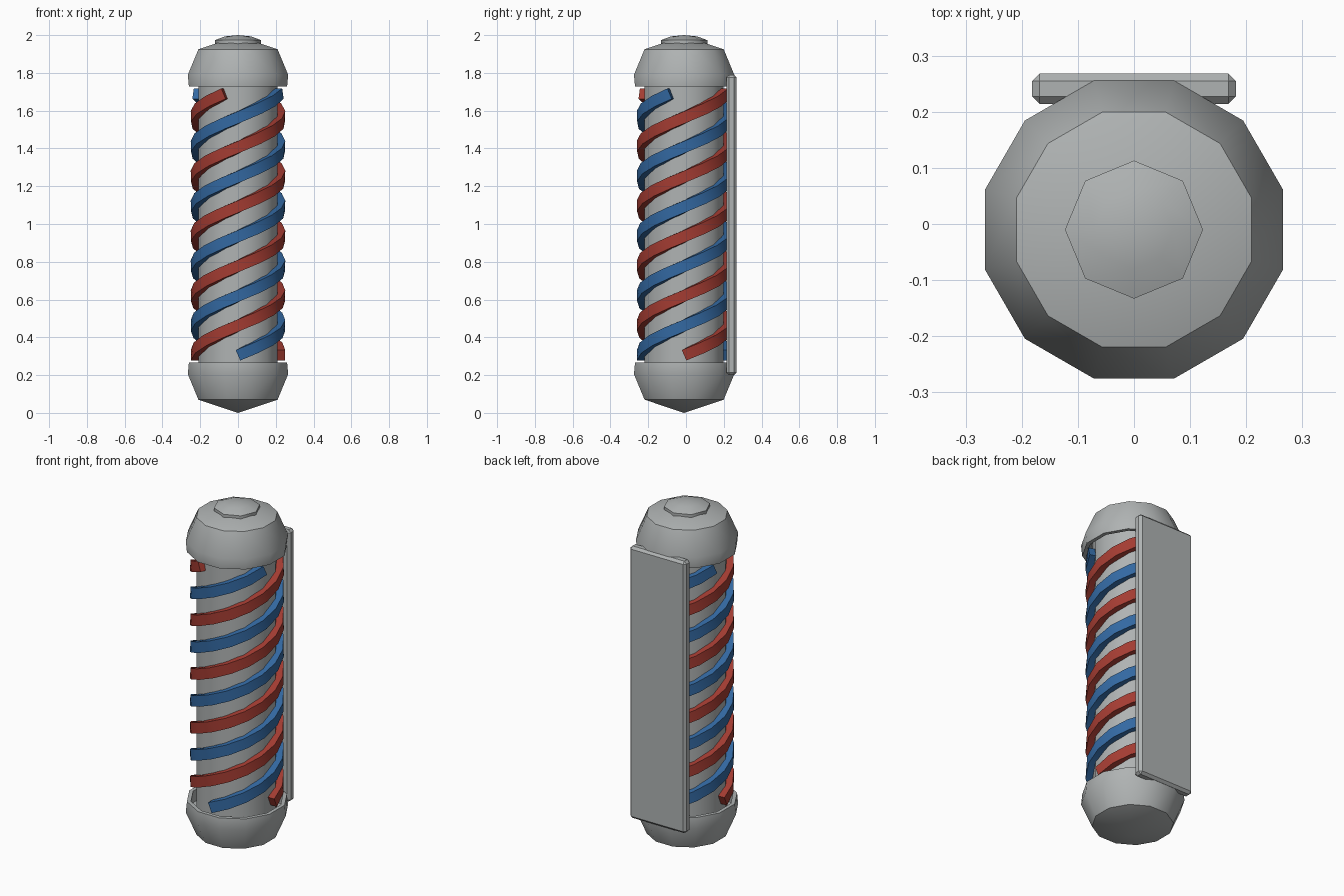
import bpy
import bmesh
from math import radians, sin, cos, pi
from mathutils import Vector

if "Cube" in bpy.data.objects:
    bpy.data.objects.remove(bpy.data.objects["Cube"], do_unlink=True)

AXIS_Y = -0.01


def material(name, rgb):
    m = bpy.data.materials.new(name)
    m.use_nodes = True
    m.diffuse_color = (*rgb, 1)
    m.node_tree.nodes["Principled BSDF"].inputs["Base Color"].default_value = (*rgb, 1)
    return m


GREY = material("grey metal", (0.43, 0.45, 0.45))
RED = material("stripe red", (0.37, 0.045, 0.032))
BLUE = material("stripe blue", (0.033, 0.14, 0.36))


def finish(bm, name, mat, angle=40):
    bmesh.ops.recalc_face_normals(bm, faces=bm.faces)
    mesh = bpy.data.meshes.new(name)
    bm.to_mesh(mesh)
    bm.free()
    mesh.materials.append(mat)
    ob = bpy.data.objects.new(name, mesh)
    bpy.context.collection.objects.link(ob)
    bpy.ops.object.select_all(action='DESELECT')
    ob.select_set(True)
    bpy.context.view_layer.objects.active = ob
    bpy.ops.object.shade_smooth_by_angle(angle=radians(angle))
    return ob


def bridge(bm, a, b):
    n = len(a)
    for i in range(n):
        j = (i + 1) % n
        bm.faces.new((a[i], a[j], b[j], b[i]))


def lathe(name, profile, sides, phase, angle=40):
    """Turn (radius, height) points about the pole axis, with a pole at each end."""
    bm = bmesh.new()
    rings = []
    for r, z in profile[1:-1]:
        turns = [radians(phase) + 2 * pi * i / sides for i in range(sides)]
        rings.append([bm.verts.new((r * cos(t), AXIS_Y + r * sin(t), z)) for t in turns])
    for a, b in zip(rings, rings[1:]):
        bridge(bm, a, b)
    for tip, ring in ((profile[0], rings[0]), (profile[-1], rings[-1])):
        v = bm.verts.new((0, AXIS_Y, tip[1]))
        for i in range(sides):
            bm.faces.new((v, ring[i], ring[(i + 1) % sides]))
    return finish(bm, name, GREY, angle)


def stripe(name, start, mat, turns=2.2, z0=0.305, z1=1.69, per_turn=16):
    """Square bar wound around the column, starting at an angle in degrees."""
    bm = bmesh.new()
    steps = round(turns * per_turn)
    slope = (z1 - z0) / (turns * 2 * pi)
    rings = []
    for i in range(steps + 1):
        f = i / steps
        t = radians(start) + f * turns * 2 * pi
        out = Vector((cos(t), sin(t), 0))
        along = Vector((-sin(t) * 0.23, cos(t) * 0.23, slope)).normalized()
        up = out.cross(along)
        mid = Vector((0, AXIS_Y, z0 + f * (z1 - z0)))
        rings.append([bm.verts.new(mid + out * r + up * h)
                      for r, h in ((0.2, -0.03), (0.25, -0.03), (0.25, 0.03), (0.2, 0.03))])
    for a, b in zip(rings, rings[1:]):
        bridge(bm, a, b)
    bm.faces.new(rings[0])
    bm.faces.new(rings[-1])
    return finish(bm, name, mat, 30)


# Column
lathe("column", [(0, 0.1), (0.217, 0.1), (0.217, 1.9), (0, 1.9)], 12, 15)

# End caps: pointed cone, flared side, open rim, recessed inside
cap = [(0, 0), (0.217, 0.07), (0.275, 0.205), (0.269, 0.268),
       (0.247, 0.268), (0.247, 0.2), (0, 0.2)]
lathe("bottom_cap", cap, 12, 15)
lathe("top_cap", [(r, 1.995 - z) for r, z in cap], 12, 15)

# Knob on top
lathe("top_knob", [(0, 1.94), (0.123, 1.952), (0.123, 1.973), (0.07, 1.993), (0, 2)], 8, 0, 50)

# Spiral stripes: two of each colour
for k, (colour, mat) in enumerate((("red", RED), ("blue", BLUE)) * 2):
    stripe(f"{colour}_stripe_{k // 2 + 1}", 90 * k, mat)

# Wall plate behind the pole
bm = bmesh.new()
bmesh.ops.create_cube(bm, size=1)
for v in bm.verts:
    v.co = Vector((v.co.x * 0.364, v.co.y * 0.055 + 0.241, v.co.z * 1.59 + 0.995))
bmesh.ops.bevel(bm, geom=bm.edges[:], offset=0.014, segments=1, affect='EDGES')
finish(bm, "wall_plate", GREY, 30)
